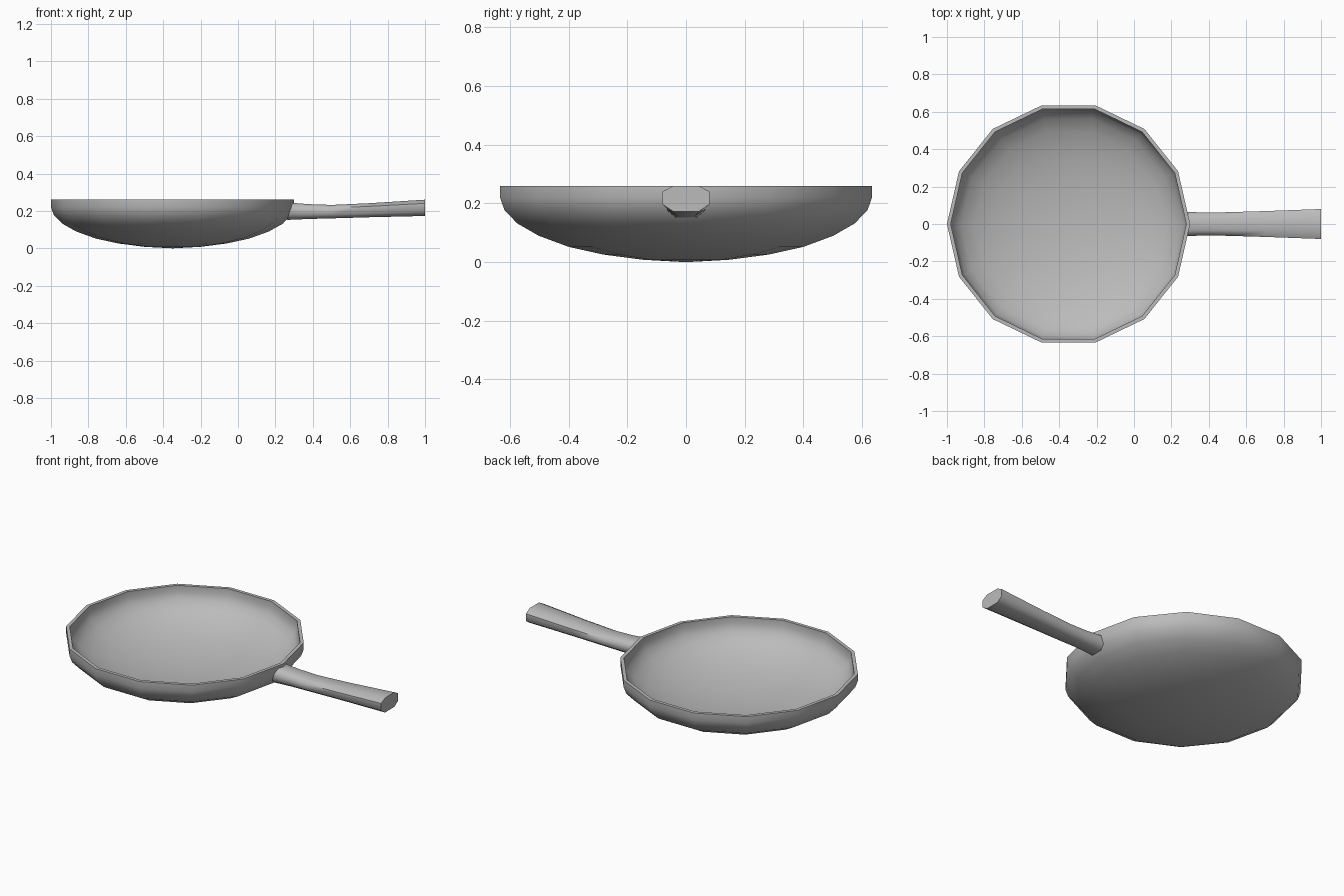
import bpy, bmesh
from math import cos, sin, pi, radians

cube = bpy.data.objects.get("Cube")
if cube:
    bpy.data.objects.remove(cube, do_unlink=True)

metal = bpy.data.materials.new("grey metal")
metal.use_nodes = True
grey = (0.5, 0.5, 0.5, 1)
metal.diffuse_color = grey
metal.node_tree.nodes["Principled BSDF"].inputs["Base Color"].default_value = grey


def finish(name, bm, angle):
    bmesh.ops.recalc_face_normals(bm, faces=bm.faces)
    mesh = bpy.data.meshes.new(name)
    bm.to_mesh(mesh)
    bm.free()
    obj = bpy.data.objects.new(name, mesh)
    bpy.context.collection.objects.link(obj)
    mesh.materials.append(metal)
    bpy.ops.object.select_all(action="DESELECT")
    obj.select_set(True)
    bpy.context.view_layer.objects.active = obj
    bpy.ops.object.shade_smooth_by_angle(angle=radians(angle))
    return obj


def bridge(bm, a, b):
    n = len(a)
    for i in range(n):
        j = (i + 1) % n
        bm.faces.new((a[i], a[j], b[j], b[i]))


# Pan bowl: a profile turned around 14 sides, outside up over the rim and down inside
SIDES, CENTRE = 14, -0.35
outer = [(0.15, 0.008), (0.29, 0.026), (0.41, 0.052), (0.515, 0.09),
         (0.59, 0.132), (0.635, 0.178), (0.65, 0.22), (0.65, 0.26)]
inner = [(0.63, 0.26), (0.63, 0.222), (0.615, 0.185), (0.575, 0.145),
         (0.505, 0.106), (0.4, 0.07), (0.285, 0.045), (0.15, 0.028)]
bm = bmesh.new()
rings = [[bm.verts.new((CENTRE + r * cos(2 * pi * i / SIDES), r * sin(2 * pi * i / SIDES), z))
          for i in range(SIDES)] for r, z in outer + inner]
for a, b in zip(rings, rings[1:]):
    bridge(bm, a, b)
for ring, z in ((rings[0], 0), (rings[-1], 0.022)):
    tip = bm.verts.new((CENTRE, 0, z))
    for i in range(SIDES):
        bm.faces.new((ring[i], ring[(i + 1) % SIDES], tip))
finish("pan_bowl", bm, 40)

# Handle: flattened octagon sections, the root slanted along the bowl wall
# Each section: x, half width, bottom z, top z
sections = [(0.275, 0.065, 0.152, 0.243), (0.38, 0.061, 0.157, 0.236),
            (0.5, 0.063, 0.16, 0.232), (0.7, 0.069, 0.166, 0.241), (1.0, 0.08, 0.173, 0.26)]
outline = [(-0.55, 1), (0.55, 1), (1, 0.55), (1, -0.45),
           (0.55, -1), (-0.55, -1), (-1, -0.45), (-1, 0.55)]
bm = bmesh.new()
loops = []
for k, (x, w, low, high) in enumerate(sections):
    mid, half = (low + high) / 2, (high - low) / 2
    slant = 0.012 if k == 0 else 0
    loops.append([bm.verts.new((x + slant * v, w * u, mid + half * v)) for u, v in outline])
for a, b in zip(loops, loops[1:]):
    bridge(bm, a, b)
bm.faces.new(loops[0])
bm.faces.new(loops[-1])
finish("handle", bm, 60)
